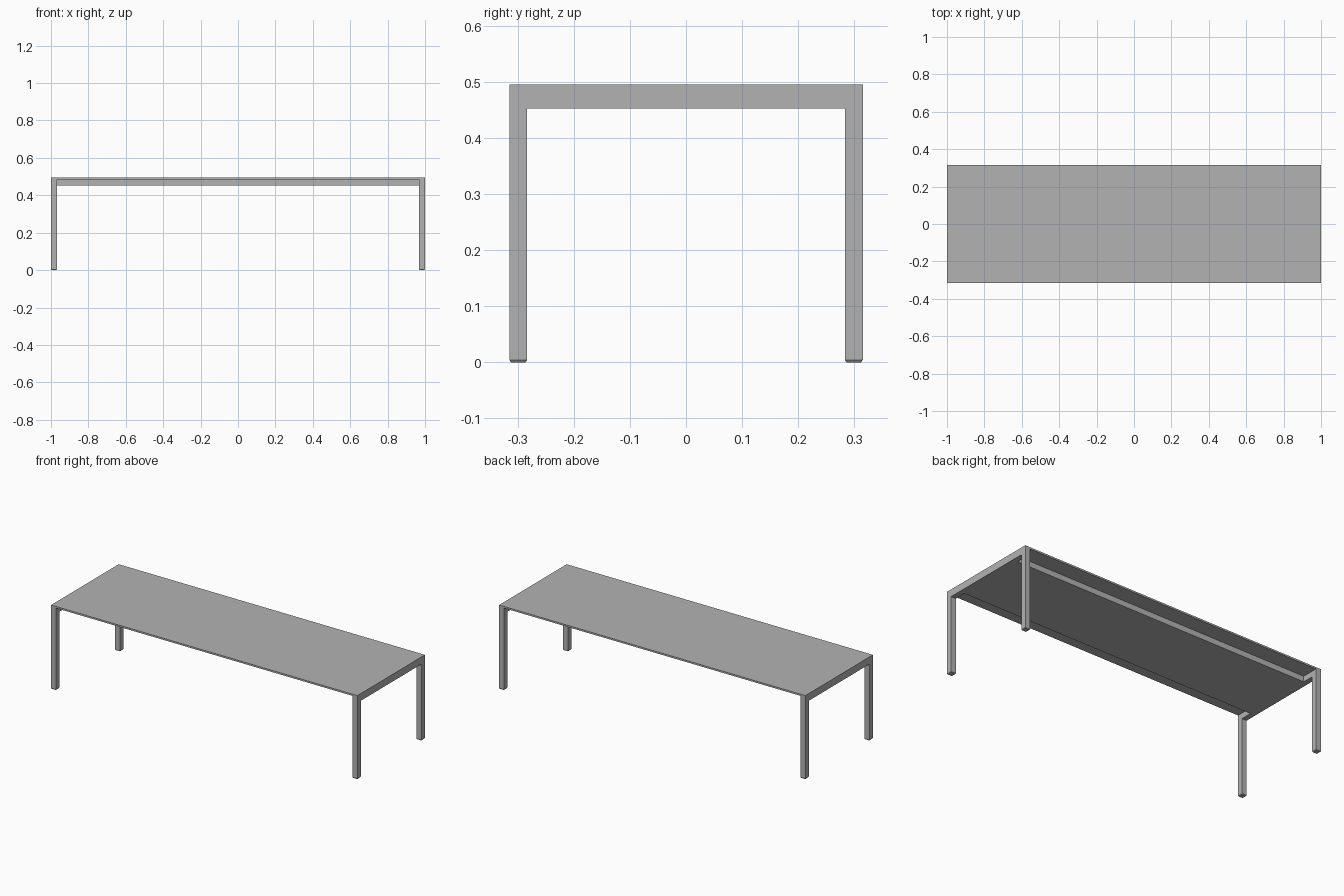
import bpy
import bmesh
from mathutils import Vector

cube = bpy.data.objects.get("Cube")
if cube:
    bpy.data.objects.remove(cube, do_unlink=True)

grey = bpy.data.materials.new("satin grey")
grey.use_nodes = True
colour = (0.45, 0.45, 0.45, 1)
grey.diffuse_color = colour
grey.node_tree.nodes["Principled BSDF"].inputs["Base Color"].default_value = colour

HALF_X, HALF_Y = 1.0, 0.315
LEG = 0.032            # square leg section
TOP, UNDER, RAIL = 0.495, 0.485, 0.452
FOOT, CHAMFER = 0.004, 0.003
INSET = 0.10           # core set back from the long edges


def box(name, low, high, taper=0.0):
    """Box between two corners; taper shrinks its bottom face."""
    low, high = Vector(low), Vector(high)
    size, centre = high - low, (low + high) / 2
    bm = bmesh.new()
    bmesh.ops.create_cube(bm, size=1)
    for v in bm.verts:
        bottom = v.co.z < 0
        v.co = Vector(a * b for a, b in zip(v.co, size))
        if bottom and taper:
            v.co.x -= taper if v.co.x > 0 else -taper
            v.co.y -= taper if v.co.y > 0 else -taper
        v.co += centre
    mesh = bpy.data.meshes.new(name)
    bm.to_mesh(mesh)
    bm.free()
    mesh.materials.append(grey)
    obj = bpy.data.objects.new(name, mesh)
    bpy.context.collection.objects.link(obj)
    return obj


# Thin table top
box("table_top", (-HALF_X, -HALF_Y, UNDER), (HALF_X, HALF_Y, TOP))

# Solid core under the top, between the end rails
core_x, core_y = HALF_X - LEG, HALF_Y - INSET
box("under_core", (-core_x, -core_y, RAIL), (core_x, core_y, UNDER))

for side, sx in (("left", 1), ("right", -1)):
    x = sx * (HALF_X - LEG / 2)
    x0, x1 = x - LEG / 2, x + LEG / 2
    # End rail flush with the legs
    rail_y = HALF_Y - LEG
    box(f"{side}_end_rail", (x0, -rail_y, RAIL), (x1, rail_y, UNDER))
    for end, sy in (("front", -1), ("back", 1)):
        y = sy * (HALF_Y - LEG / 2)
        y0, y1 = y - LEG / 2, y + LEG / 2
        # Square leg with a chamfered foot
        box(f"{end}_{side}_leg", (x0, y0, FOOT), (x1, y1, UNDER))
        box(f"{end}_{side}_foot", (x0, y0, 0), (x1, y1, FOOT), CHAMFER)
